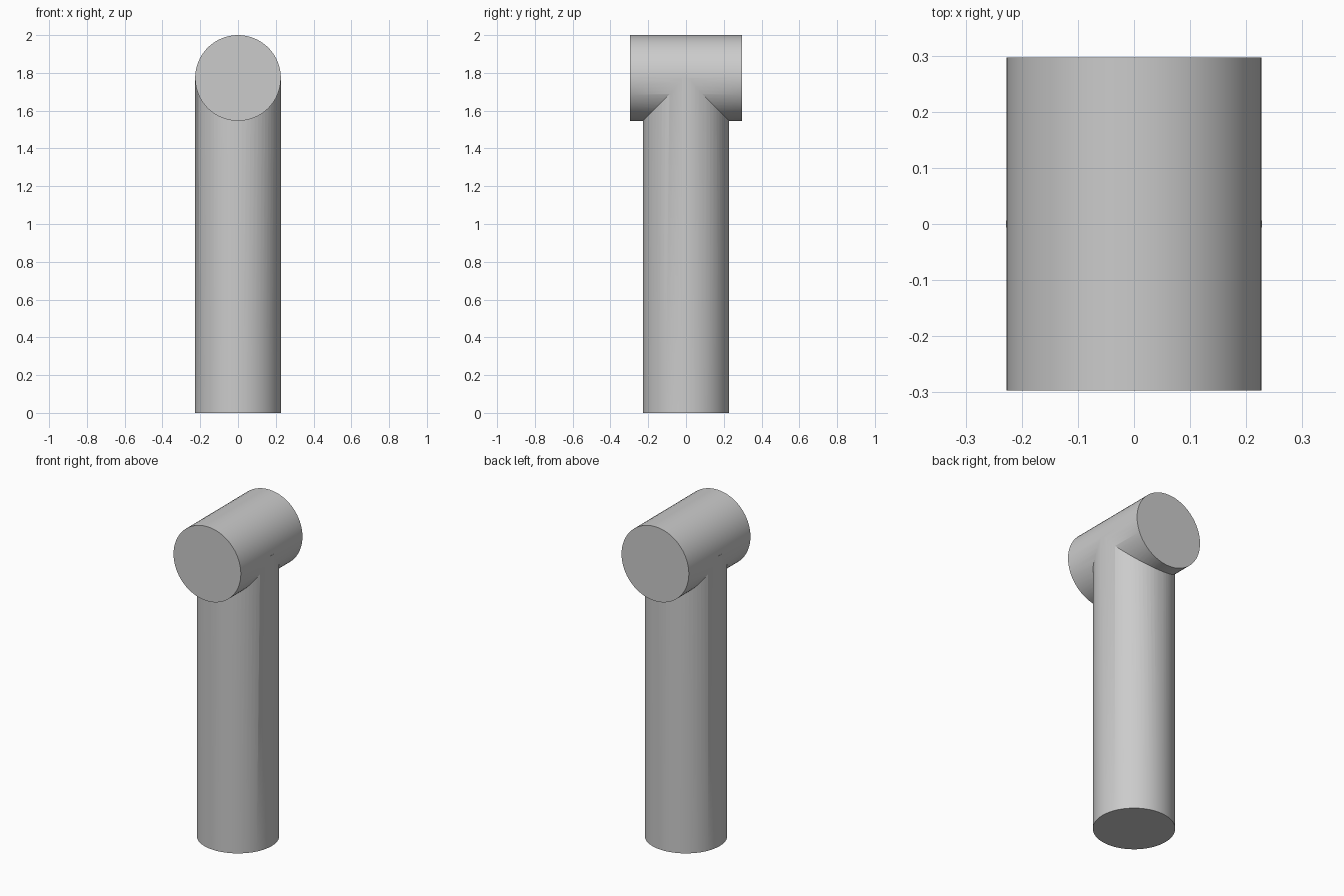
import bpy
import math

cube = bpy.data.objects.get("Cube")
if cube:
    bpy.data.objects.remove(cube, do_unlink=True)

RADIUS = 0.227
HEAD_LENGTH = 0.594
AXIS_Z = 2 - RADIUS

grey = bpy.data.materials.new("plain grey")
grey.use_nodes = True
grey.diffuse_color = (0.6, 0.6, 0.6, 1)
grey.node_tree.nodes["Principled BSDF"].inputs["Base Color"].default_value = grey.diffuse_color


def cylinder(name, radius, depth, location, rotation=(0, 0, 0)):
    bpy.ops.mesh.primitive_cylinder_add(
        vertices=64, radius=radius, depth=depth, location=location, rotation=rotation)
    obj = bpy.context.object
    obj.name = name
    obj.data.materials.append(grey)
    return obj


# Horizontal head running front to back
head = cylinder("cross_pipe", RADIUS, HEAD_LENGTH, (0, 0, AXIS_Z), (math.pi / 2, 0, 0))

# Upright stem reaching the axis of the head
stem = cylinder("tee_pipe", RADIUS + 0.001, AXIS_Z, (0, 0, AXIS_Z / 2))

# Weld the two into one tee
weld = stem.modifiers.new("weld_head", 'BOOLEAN')
weld.operation = 'UNION'
weld.solver = 'EXACT'
weld.object = head
bpy.ops.object.modifier_apply(modifier=weld.name)
bpy.data.objects.remove(head, do_unlink=True)

bpy.ops.object.shade_smooth_by_angle(angle=math.radians(30))
